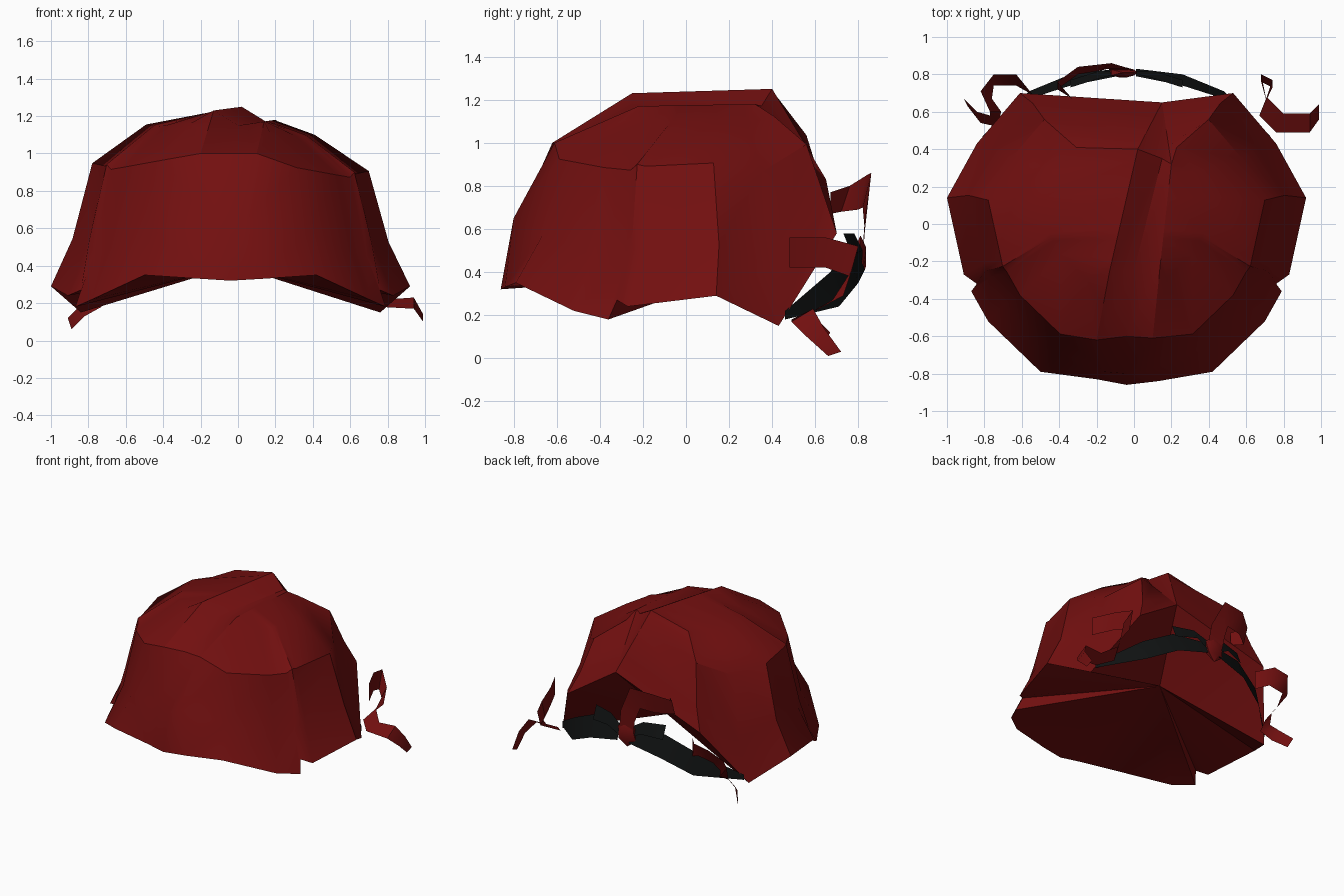
import bpy, bmesh
from mathutils import Vector

cube = bpy.data.objects.get("Cube")
if cube:
    bpy.data.objects.remove(cube)


def material(name, rgb):
    m = bpy.data.materials.new(name)
    m.use_nodes = True
    m.diffuse_color = (*rgb, 1)
    m.node_tree.nodes["Principled BSDF"].inputs["Base Color"].default_value = (*rgb, 1)
    return m


RED = material("dark red cloth", (0.17, 0.005, 0.005))
BLACK = material("black strap", (0.005, 0.006, 0.006))


def finish(bm, name, mat, angle):
    mesh = bpy.data.meshes.new(name)
    bm.to_mesh(mesh)
    bm.free()
    ob = bpy.data.objects.new(name, mesh)
    bpy.context.collection.objects.link(ob)
    mesh.materials.append(mat)
    bpy.ops.object.select_all(action="DESELECT")
    ob.select_set(True)
    bpy.context.view_layer.objects.active = ob
    bpy.ops.object.shade_smooth_by_angle(angle=angle)
    return ob


def add_grid(bm, columns):
    """Skin neighbouring columns of points with quads."""
    rows = [[bm.verts.new(p) for p in col] for col in columns]
    for a, b in zip(rows, rows[1:]):
        for i in range(len(a) - 1):
            bm.faces.new((a[i], b[i], b[i + 1], a[i + 1]))


def vecs(points):
    return [Vector(p) for p in points]


def ribbon(name, mat, points, widths):
    """Flat strip following points, with a half-width vector at each one."""
    bm = bmesh.new()
    pairs = list(zip(vecs(points), vecs(widths)))
    add_grid(bm, [[p - w for p, w in pairs], [p + w for p, w in pairs]])
    return finish(bm, name, mat, 0.7)


# Cap: the three lines of the crown fold, from front rim to back peak
peak = (0.15, 0.65, 0.83)
high = vecs([(-0.2, -0.83, 0.33), (-0.16, -0.79, 0.62), (-0.2, -0.62, 1.0),
             (-0.13, -0.25, 1.23), (0.02, 0.4, 1.25), peak])
valley = vecs([(-0.04, -0.86, 0.32), (-0.04, -0.8, 0.6), (-0.04, -0.6, 1.0),
               (0.0, -0.25, 1.15), (0.15, 0.35, 1.17), peak])
low = vecs([(0.13, -0.84, 0.33), (0.04, -0.8, 0.65), (0.1, -0.61, 1.0),
            (0.14, -0.22, 1.17), (0.2, 0.32, 1.18), peak])

# Half of the lower rim, front to back opening
rim = vecs([(0.46, -0.79, 0.35), (0.74, -0.52, 0.22), (0.83, -0.36, 0.18),
            (0.86, -0.32, 0.27), (0.87, -0.27, 0.24), (0.96, 0.14, 0.29),
            (0.8, 0.43, 0.15), (0.57, 0.7, 0.58)])
NOTCH = 3
CENTRE = -0.04
ridge_steps = (0, 0.1, 0.25, 0.3, 0.35, 0.65, 0.9, 1)
# height fraction, outline scale and backward shift of each level
levels = ((0, 1, 0), (0.27, 0.88, 0.03), (0.7, 0.77, 0.02), (0.92, 0.47, 0.08))

bm = bmesh.new()
add_grid(bm, [high, valley, low])
for side, line in ((-1, high), (1, low)):
    top = line[3].z
    columns = [[line[0], line[1], line[2], line[2].lerp(line[3], 0.5), line[3]]]
    for i, (r, step) in enumerate(zip(rim, ridge_steps)):
        col = []
        for h, s, shift in levels:
            x = r.x * s
            if i == NOTCH and h == 0:
                x -= 0.06
            col.append(Vector((CENTRE + side * x, r.y * s + shift,
                               r.z + (top - r.z) * h)))
        col.append(line[3].lerp(line[4], step))
        columns.append(col)
    columns.append([line[5].lerp(line[4], h) for h, s, shift in levels] + [line[4]])
    add_grid(bm, columns)
bmesh.ops.remove_doubles(bm, verts=bm.verts, dist=0.001)

# Hollow underside, drawn in to a single point
edges = [e for e in bm.edges if e.is_boundary]
hub = bm.verts.new((-0.02, 0.26, 0.4))
for e in edges:
    bm.faces.new((*e.verts, hub))
bmesh.ops.recalc_face_normals(bm, faces=bm.faces)
finish(bm, "cap", RED, 0.62)

# Black straps drawn from the cap corners to the knot
for name, side in (("left_strap", 1), ("right_strap", -1)):
    ribbon(name, BLACK,
           [(CENTRE + side * x, y, z) for x, y, z in
            ((0.78, 0.46, 0.2), (0.52, 0.69, 0.32), (0.3, 0.77, 0.43), (0.05, 0.81, 0.46))],
           [(0, 0, 0.02), (0, -0.02, 0.08), (0, -0.03, 0.08), (0, -0.02, 0.05)])
    # short crossing end beside the knot
    ribbon(name + "_end", BLACK,
           [(CENTRE, 0.815, 0.46), (CENTRE + side * 0.14, 0.8, 0.54),
            (CENTRE + side * 0.3, 0.75, 0.53)],
           [(0, 0, 0.04), (0, -0.02, 0.04), (0, -0.02, 0.05)])

# Red knot
bm = bmesh.new()
bmesh.ops.create_icosphere(bm, subdivisions=1, radius=1)
bmesh.ops.scale(bm, vec=(0.085, 0.03, 0.1), verts=bm.verts)
bmesh.ops.translate(bm, vec=(-0.06, 0.81, 0.47), verts=bm.verts)
finish(bm, "knot", RED, 0.5)

# Curling ribbon ends
up = (0, 0, 0.07)
ribbon("left_ribbon", RED,
       [(0.79, 0.48, 0.49), (0.71, 0.65, 0.49), (0.68, 0.78, 0.45), (0.74, 0.75, 0.35),
        (0.69, 0.63, 0.24), (0.78, 0.54, 0.2), (0.94, 0.54, 0.2), (0.99, 0.6, 0.12),
        (0.99, 0.69, 0.02)],
       [up, up, (0, 0.02, 0.07), (0, 0.02, 0.06), (0.02, 0.05, 0.03),
        (0.02, 0.05, 0.02), (0, 0.05, 0.03), (0, 0.04, 0.02), (0, 0.03, 0.01)])
ribbon("right_ribbon", RED,
       [(-0.54, 0.69, 0.45), (-0.63, 0.77, 0.48), (-0.75, 0.77, 0.46), (-0.79, 0.69, 0.37),
        (-0.74, 0.6, 0.27), (-0.75, 0.55, 0.2), (-0.83, 0.57, 0.16), (-0.9, 0.65, 0.09)],
       [up, (0, 0.03, 0.06), (0, 0.03, 0.06), (-0.03, 0.02, 0.05), (-0.03, 0, 0.04),
        (-0.02, 0.03, 0.02), (-0.01, 0.03, 0.03), (-0.01, 0.02, 0.03)])
ribbon("upper_ribbon", RED,
       [(-0.06, 0.82, 0.48), (-0.08, 0.83, 0.62), (-0.15, 0.84, 0.78), (-0.3, 0.82, 0.77),
        (-0.41, 0.74, 0.74), (-0.33, 0.67, 0.72)],
       [(0.06, 0, 0.02), (0.06, 0, 0.03), (0.03, 0.02, 0.08), (0, 0.02, 0.08),
        (0, 0.02, 0.06), (0, 0, 0.05)])
